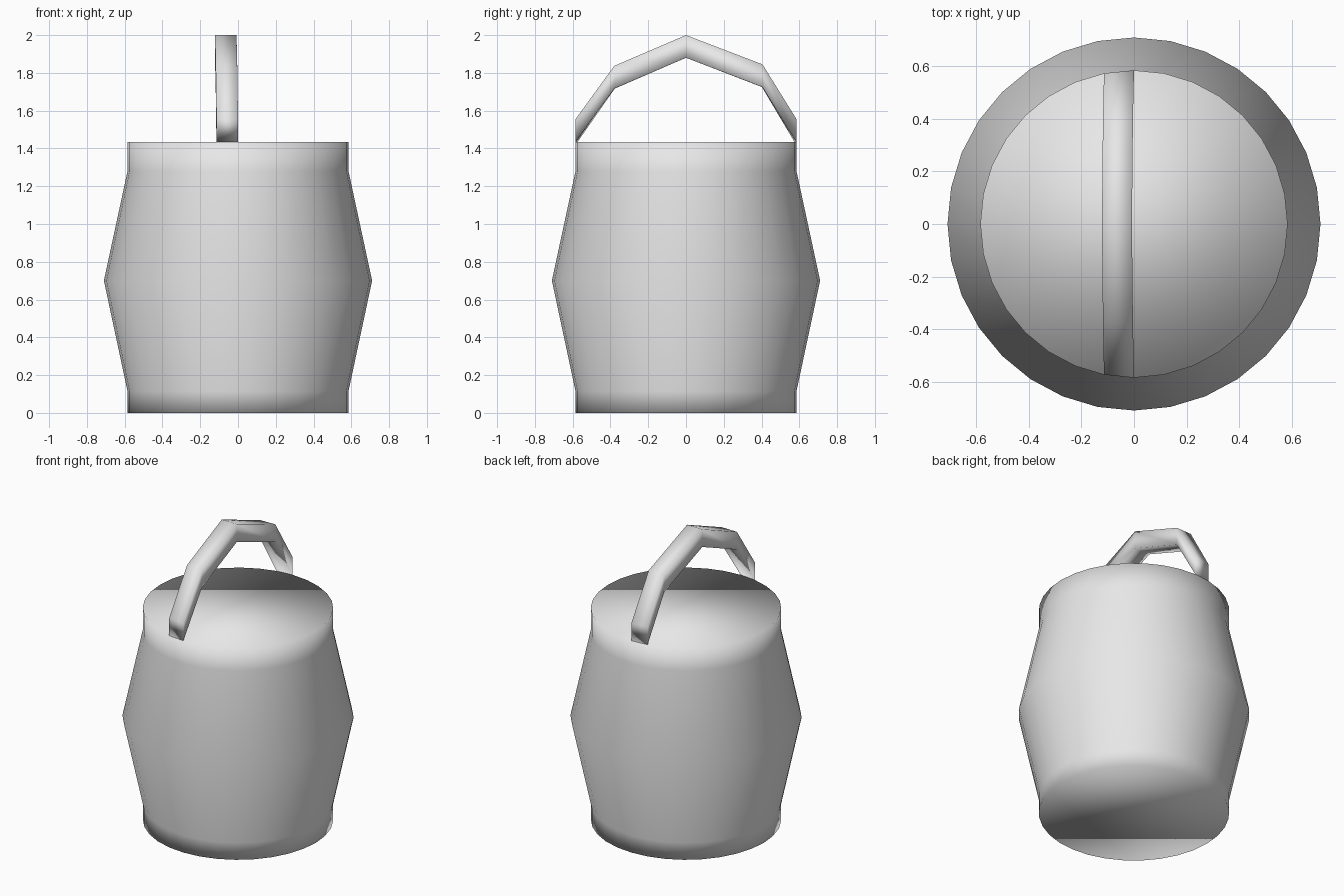
import bpy
import bmesh
from math import cos, sin, tau

SIDES = 32
RIM_R, RIM_Z = 0.585, 1.435

cube = bpy.data.objects.get("Cube")
if cube:
    bpy.data.objects.remove(cube, do_unlink=True)

grey = bpy.data.materials.new("light grey")
grey.use_nodes = True
grey.diffuse_color = (0.8, 0.8, 0.8, 1)
grey.node_tree.nodes["Principled BSDF"].inputs["Base Color"].default_value = grey.diffuse_color


def finish(bm, name):
    """Turn a bmesh into a smooth grey object."""
    bmesh.ops.recalc_face_normals(bm, faces=bm.faces)
    for face in bm.faces:
        face.smooth = True
    mesh = bpy.data.meshes.new(name)
    bm.to_mesh(mesh)
    bm.free()
    mesh.materials.append(grey)
    obj = bpy.data.objects.new(name, mesh)
    bpy.context.collection.objects.link(obj)
    return obj


def loft(rings, name):
    """Skin closed rings of points and cap both ends."""
    bm = bmesh.new()
    loops = [[bm.verts.new(p) for p in ring] for ring in rings]
    count = len(loops[0])
    for low, high in zip(loops, loops[1:]):
        for i in range(count):
            j = (i + 1) % count
            bm.faces.new((low[i], low[j], high[j], high[i]))
    bm.faces.new(loops[0])
    bm.faces.new(loops[-1])
    return finish(bm, name)


# Bulging barrel body with straight collars at the bottom and top
profile = [(RIM_R, 0), (RIM_R, 0.115), (0.71, 0.70), (RIM_R, 1.28), (RIM_R, RIM_Z)]
loft([[(r * cos(tau * i / SIDES), r * sin(tau * i / SIDES), z) for i in range(SIDES)]
      for r, z in profile], "barrel_body")

# Arched handle, one rim segment wide, standing on the rim at the front and back
width = RIM_R * sin(tau / SIDES)
inset = RIM_R * (1 - cos(tau / SIDES))
depth = 0.12
path = [(-RIM_R, RIM_Z, 0, inset), (-0.38, 1.717, -0.004, 0.003), (0, 1.88, -0.008, 0),
        (0.405, 1.725, -0.004, -0.003), (RIM_R, RIM_Z, 0, -inset)]
loft([[(x, y, z), (x - width, y + skew, z), (x - width, y + skew, z + depth), (x, y, z + depth)]
      for y, z, x, skew in path], "handle")
